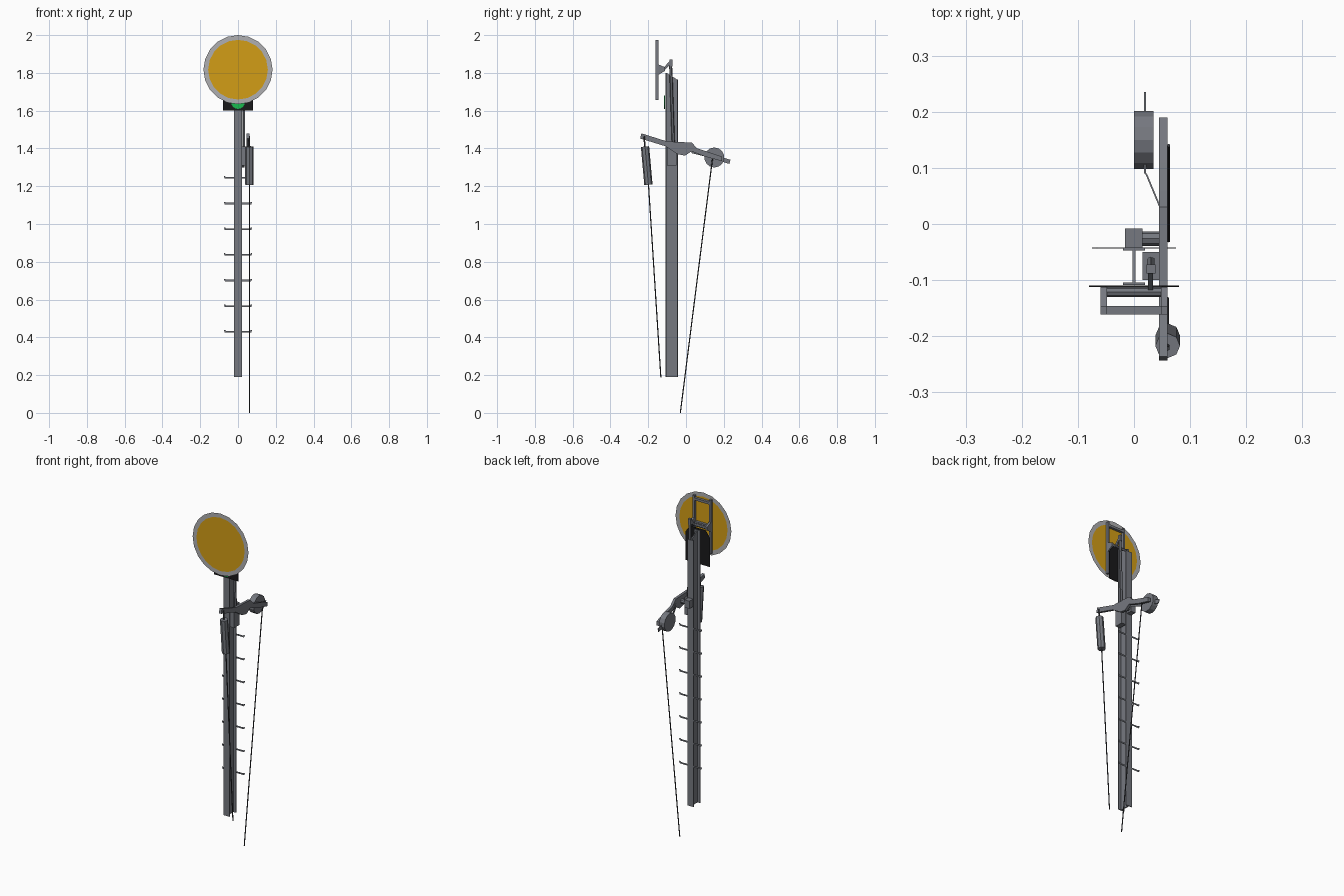
import bpy, bmesh, math
from mathutils import Vector

if "Cube" in bpy.data.objects:
    bpy.data.objects.remove(bpy.data.objects["Cube"])


def material(name, rgb):
    m = bpy.data.materials.new(name)
    m.diffuse_color = (*rgb, 1)
    m.use_nodes = True
    m.node_tree.nodes["Principled BSDF"].inputs["Base Color"].default_value = m.diffuse_color
    return m


STEEL = material("steel grey", (0.18, 0.19, 0.215))
RIM = material("light grey", (0.43, 0.43, 0.44))
YELLOW = material("signal yellow", (0.65, 0.34, 0.008))
BLACK = material("black", (0.01, 0.01, 0.011))
GREEN = material("lamp green", (0.01, 0.5, 0.08))
WIRE = material("dark wire", (0.05, 0.052, 0.06))


def make(name, bm, *mats):
    me = bpy.data.meshes.new(name)
    bm.to_mesh(me)
    bm.free()
    for m in mats:
        me.materials.append(m)
    ob = bpy.data.objects.new(name, me)
    bpy.context.collection.objects.link(ob)
    return ob


def prism(name, pts, depth, mat):
    """Extrude a 3D outline along a vector."""
    bm = bmesh.new()
    f = bm.faces.new([bm.verts.new(p) for p in pts])
    r = bmesh.ops.extrude_face_region(bm, geom=[f], use_keep_orig=True)
    vs = [g for g in r["geom"] if isinstance(g, bmesh.types.BMVert)]
    bmesh.ops.translate(bm, verts=vs, vec=Vector(depth))
    bmesh.ops.recalc_face_normals(bm, faces=bm.faces)
    return make(name, bm, mat)


def side_plate(name, x0, x1, yz, mat):
    return prism(name, [(x0, y, z) for y, z in yz], (x1 - x0, 0, 0), mat)


def box(name, x, y, z, mat):
    return side_plate(name, x[0], x[1],
                      [(y[0], z[0]), (y[1], z[0]), (y[1], z[1]), (y[0], z[1])], mat)


def rod(name, a, b, r, mat, sides=6):
    a, b = Vector(a), Vector(b)
    d = b - a
    bm = bmesh.new()
    bmesh.ops.create_cone(bm, cap_ends=True, segments=sides, radius1=r, radius2=r, depth=d.length)
    ob = make(name, bm, mat)
    ob.location = (a + b) / 2
    ob.rotation_euler = d.to_track_quat("Z", "Y").to_euler()
    return ob


# I-beam mast with a slanted top
box("mast_front_flange", (-0.02, 0.02), (-0.109, -0.104), (0.19, 1.80), STEEL)
box("mast_back_flange", (-0.02, 0.02), (-0.047, -0.042), (0.19, 1.765), STEEL)
side_plate("mast_web", -0.003, 0.003,
           [(-0.104, 0.19), (-0.047, 0.19), (-0.047, 1.765), (-0.104, 1.80)], STEEL)

# Climbing rungs: thin strips with upturned ends
for i in range(7):
    z = 0.425 + i * 0.1358
    outline = [(-0.075, z + 0.013), (-0.07, z), (0.07, z), (0.075, z + 0.013),
               (0.068, z + 0.013), (0.064, z + 0.009), (-0.064, z + 0.009), (-0.068, z + 0.013)]
    prism(f"rung_{i + 1}", [(x, -0.044, h) for x, h in outline], (0, 0.002, 0), STEEL)

# Signal disc: yellow face and grey rim in one sheet
N, CZ, DY = 20, 1.817, -0.163
bm = bmesh.new()
rings = [[bm.verts.new((r * math.sin(2 * math.pi * i / N), DY, CZ + r * math.cos(2 * math.pi * i / N)))
          for i in range(N)] for r in (0.158, 0.183)]
bm.faces.new(rings[0][::-1])
for i in range(N):
    j = (i + 1) % N
    bm.faces.new((rings[0][i], rings[0][j], rings[1][j], rings[1][i])).material_index = 1
for f in bm.faces:
    f.normal_update()
    if f.normal.y > 0:
        f.normal_flip()
make("signal_disc", bm, YELLOW, RIM)

# Frame behind the disc
for s, side in ((-1, "left"), (1, "right")):
    xs = sorted((s * 0.048, s * 0.06))
    box(f"disc_bar_{side}", xs, (-0.161, -0.146), (1.657, 1.975), STEEL)
    side_plate(f"disc_bracket_{side}", *xs,
               [(-0.146, 1.79), (-0.112, 1.81), (-0.112, 1.83), (-0.146, 1.845)], STEEL)
for z in (1.955, 1.817):
    box("disc_crossbar", (-0.048, 0.048), (-0.161, -0.146), (z - 0.007, z + 0.007), STEEL)
rod("disc_axle", (-0.055, -0.121, 1.82), (0.055, -0.121, 1.82), 0.009, STEEL, 8)
side_plate("disc_crank", 0.025, 0.034,
           [(-0.128, 1.815), (-0.116, 1.81), (-0.075, 1.855), (-0.084, 1.867)], STEEL)

# Lamp backboard with green lamp
prism("backboard", [(x, -0.112, z) for x, z in
                    [(-0.08, 1.60), (0.08, 1.60), (0.08, 1.77), (0.05, 1.81), (-0.05, 1.81), (-0.08, 1.77)]],
      (0, 0.002, 0), BLACK)
rod("green_lamp", (0, -0.112, 1.645), (0, -0.117, 1.645), 0.036, GREEN, 16)

# Operating rod between lever and disc crank
box("rod_head", (0.022, 0.038), (-0.088, -0.072), (1.835, 1.87), STEEL)
rod("operating_rod", (0.03, -0.082, 1.86), (0.03, -0.066, 1.40), 0.008, STEEL)

# Lever bearing
box("bearing_bracket", (0.015, 0.045), (-0.10, -0.05), (1.31, 1.41), STEEL)
box("bearing_block", (-0.016, 0.015), (-0.042, -0.008), (1.375, 1.42), STEEL)
rod("bearing_shaft", (0.015, -0.026, 1.398), (0.048, -0.026, 1.398), 0.013, STEEL, 8)

# Balance lever, its rear arm and wheel
side_plate("lever", 0.045, 0.06,
           [(-0.236, 1.48), (-0.243, 1.453), (-0.11, 1.412), (-0.045, 1.37), (-0.005, 1.362),
            (0.03, 1.385), (0.10, 1.357), (0.19, 1.333), (0.19, 1.357), (0.11, 1.384),
            (0.06, 1.40), (0.03, 1.431), (-0.10, 1.437)], STEEL)
prism("lever_arm_bend", [(0.045, 0.03, 1.375), (0.02, 0.09, 1.36), (0.02, 0.09, 1.385), (0.045, 0.03, 1.405)],
      (0.003, 0, 0), STEEL)
side_plate("lever_arm_end", 0.018, 0.021,
           [(0.09, 1.36), (0.23, 1.318), (0.235, 1.34), (0.09, 1.385)], STEEL)
rod("lever_wheel", (0, 0.15, 1.352), (0.035, 0.15, 1.352), 0.053, STEEL, 14)

# Pull wires and the hanging weight
rod("weight_hanger", (0.06, -0.222, 1.465), (0.06, -0.217, 1.40), 0.004, WIRE)
rod("weight", (0.06, -0.217, 1.41), (0.06, -0.199, 1.208), 0.022, STEEL, 8)
rod("front_wire", (0.06, -0.199, 1.215), (0.06, -0.133, 0.187), 0.003, WIRE)
rod("rear_wire", (0.062, 0.14, 1.345), (0.062, -0.03, 0.0), 0.003, WIRE)
